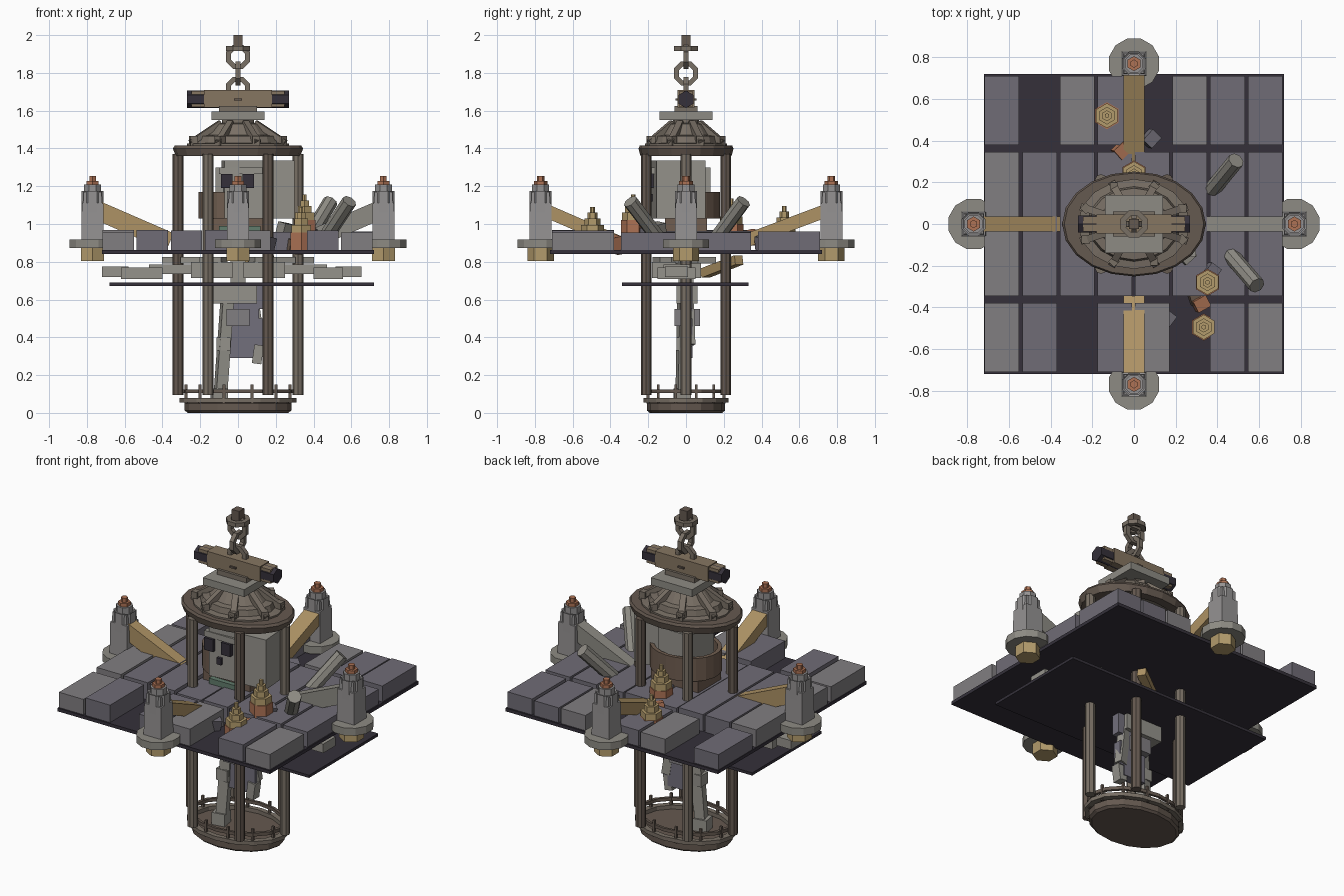
import bpy, bmesh, math, random
from mathutils import Vector, Matrix, Euler

if "Cube" in bpy.data.objects:
    bpy.data.objects.remove(bpy.data.objects["Cube"])

random.seed(4)
COL = dict(iron=(.13, .10, .08), bronze=(.19, .16, .13), bone=(.30, .29, .26), stone=(.30, .29, .29),
           tile_a=(.16, .15, .18), tile_b=(.22, .21, .22), dark=(.035, .03, .042), wood=(.42, .29, .13),
           clay=(.42, .17, .09), gold=(.45, .33, .15), cloth=(.17, .16, .20), moss=(.12, .20, .15),
           log=(.27, .26, .23), yoke=(.24, .18, .12), rag=(.16, .11, .08))
MATS = {}
for key, c in COL.items():
    MATS[key] = bpy.data.materials.new(key)
    MATS[key].diffuse_color = (*c, 1)


def finish(name, bm, mat):
    bmesh.ops.recalc_face_normals(bm, faces=bm.faces)
    me = bpy.data.meshes.new(name)
    bm.to_mesh(me)
    bm.free()
    me.materials.append(MATS[mat])
    ob = bpy.data.objects.new(name, me)
    bpy.context.collection.objects.link(ob)
    return ob


def box(name, lo, hi, mat, rot=(0, 0, 0)):
    """Box from two opposite corners, turned about its centre (degrees)."""
    lo, hi = Vector(lo), Vector(hi)
    bm = bmesh.new()
    r = Euler([math.radians(a) for a in rot]).to_matrix().to_4x4()
    m = Matrix.Translation((lo + hi) / 2) @ r @ Matrix.Diagonal((*(hi - lo), 1))
    bmesh.ops.create_cube(bm, size=1, matrix=m)
    return finish(name, bm, mat)


def lathe(name, prof, mat, n, at=(0, 0), sy=1, closed=False, a0=0, a1=360, turn=0):
    """Revolve an (r, z) profile; sy squashes it into an ellipse."""
    bm = bmesh.new()
    full = a1 - a0 == 360
    rings = []
    for i in range(n if full else n + 1):
        a = math.radians(turn + a0 + (a1 - a0) * i / n)
        rings.append([bm.verts.new((at[0] + r * math.cos(a), at[1] + sy * r * math.sin(a), z)) for r, z in prof])
    k = len(prof)
    for i in range(n):
        p, q = rings[i], rings[(i + 1) % len(rings)]
        for j in range(k if closed else k - 1):
            bm.faces.new((p[j], q[j], q[(j + 1) % k], p[(j + 1) % k]))
    if closed and not full:
        bm.faces.new(rings[0])
        bm.faces.new(rings[-1])
    if not closed:
        bm.faces.new([r[0] for r in rings])
        bm.faces.new([r[-1] for r in rings])
    return finish(name, bm, mat)


def band(name, r0, r1, z0, z1, mat, n, **kw):
    return lathe(name, [(r0, z0), (r1, z0), (r1, z1), (r0, z1)], mat, n, closed=True, **kw)


def rod(name, a, b, r, mat, n=8, r2=None, square=None):
    """Prism between two points; square=(w, h) makes a plank instead."""
    a, b = Vector(a), Vector(b)
    d = b - a
    m = Matrix.Translation((a + b) / 2) @ d.to_track_quat('Z', 'Y').to_matrix().to_4x4()
    bm = bmesh.new()
    if square:
        bmesh.ops.create_cube(bm, size=1, matrix=m @ Matrix.Diagonal((*square, d.length, 1)))
    else:
        bmesh.ops.create_cone(bm, cap_ends=True, segments=n, radius1=r, radius2=r if r2 is None else r2,
                              depth=d.length, matrix=m)
    return finish(name, bm, mat)


def link(name, z, turn, flat=False, r=.055):
    """Chain link: eight-sided ring of square section."""
    ob = band(name, r - .014, r + .014, -.013, .013, 'bronze', 8, turn=22.5)
    m = Matrix.Identity(4) if flat else Matrix.Rotation(math.radians(turn), 4, 'Z') @ Matrix.Rotation(math.pi / 2, 4, 'X')
    ob.data.transform(Matrix.Translation((0, 0, z)) @ m)


def steps(name, at, levels, mat, n=6, turn=30):
    """Stack of prisms given as (r, z0, z1)."""
    lathe(name, [p for r, z0, z1 in levels for p in ((r, z0), (r, z1))], mat, n, at=at, turn=turn)


# Cage floor and railing
SY = .73
lathe('cage_floor', [(.265, 0), (.282, .012), (.282, .05), (.27, .056)], 'iron', 16, sy=SY)
band('floor_rim', .27, .31, .056, .08, 'bronze', 16, sy=SY)
band('low_rail', .275, .295, .105, .125, 'iron', 16, sy=SY)
for i in range(12):
    a = math.radians(15 + 30 * i)
    x, y = .285 * math.cos(a), .285 * SY * math.sin(a)
    box('rail_post', (x - .007, y - .007, .05), (x + .007, y + .007, .15), 'iron')

# Six cage bars
for i in range(6):
    a = math.radians(60 * i)
    x, y = .318 * math.cos(a), .243 * math.sin(a)
    rod('cage_bar', (x, y, .095), (x, y, 1.37), .029, 'iron' if i % 2 else 'bronze', 8)

# Cage roof: ring, stepped dome and ribs
lathe('roof_ring', [(.25, 1.365), (.33, 1.36), (.345, 1.40), (.335, 1.415), (.25, 1.415)], 'iron', 20, sy=SY, closed=True)
lathe('roof_dome', [(.27, 1.40), (.27, 1.425), (.225, 1.43), (.215, 1.465), (.17, 1.47), (.12, 1.53), (.085, 1.535),
                    (.085, 1.56)], 'bronze', 16, sy=.8)
for i in range(8):
    a = math.radians(22.5 + 45 * i)
    c, s = math.cos(a), math.sin(a) * .78
    rod('roof_rib', (.27 * c, .27 * s, 1.43), (.1 * c, .1 * s, 1.535), 0, 'bronze', square=(.035, .03))
    box('rib_foot', (.25 * c - .02, .25 * s - .02, 1.41), (.25 * c + .02, .25 * s + .02, 1.465), 'bronze', (0, 0, 45 * i))

# Yoke above the roof
box('yoke_plate', (-.14, -.14, 1.55), (.14, .14, 1.595), 'log')
box('yoke_pad', (-.1, -.06, 1.59), (.1, .06, 1.625), 'bronze')
box('yoke_beam', (-.18, -.045, 1.617), (.18, .045, 1.71), 'yoke')
rod('yoke_axle', (-.27, 0, 1.66), (.27, 0, 1.66), .046, 'dark', 6)
for s in (-1, 1):
    rod('yoke_sleeve', (s * .17, 0, 1.662), (s * .245, 0, 1.662), 0, 'yoke', square=(.07, .085))
    box('staple', (-.02, s * .05 - .006, 1.655), (.02, s * .05 + .006, 1.665), 'iron')

# Hanging chain
link('chain_link_low', 1.715, 0)
link('chain_link_mid', 1.797, 90)
link('chain_link_high', 1.885, 0)
link('chain_collar', 1.93, 0, flat=True)
box('hook_stem', (-.025, -.025, 1.93), (.025, .025, 2.0), 'iron')
box('hook_bar', (-.06, -.015, 1.915), (.06, .015, 1.94), 'bronze')

# Floor plates
box('upper_plate', (-.72, -.72, .842), (.72, .72, .862), 'dark')
box('lower_plate', (-.68, -.34, .673), (.72, .33, .69), 'dark')

# Paving blocks: three rows of eight, '.' is a missing block
rows = [(.38, .71, 'a.bp.bap'), (-.345, .345, 'bapaapap'), (-.71, -.38, 'ba.ab.ab')]
for y0, y1, row in rows:
    for i, k in enumerate(row):
        if k == '.':
            continue
        x = -.717 + .1805 * i
        h = .96 + random.uniform(-.008, .01)
        box('paving_block', (x, y0, .862), (x + .166, y1, h), 'tile_b' if k == 'b' else 'tile_a')

# Four stone pillars with braces
for i in range(4):
    a = math.radians(90 * i)
    c, s = round(math.cos(a)), round(math.sin(a))
    at = (.77 * c, .77 * s)
    steps('pillar_socket', at, [(.07, .805, .88)], 'gold', 6)
    steps('pillar_flange', at, [(.125, .872, .918)], 'log', 12, 15)
    lathe('pillar_shaft', [(.084, .91), (.08, 1.11), (.07, 1.112), (.068, 1.17)], 'stone', 4, at=at, turn=45)
    steps('pillar_neck', at, [(.062, .91, 1.175), (.048, 1.165, 1.208)], 'stone', 8, 22.5)
    steps('pillar_flame', at, [(.036, 1.2, 1.228), (.02, 1.228, 1.254)], 'clay', 6)
    e = .30 if i == 1 else .36
    rod('brace', (.74 * c, .74 * s, 1.07), (e * c, e * s, .905), 0, 'log' if i == 0 else 'wood',
        square=(.1, .07) if s else (.07, .1))

# Broken columns leaning on the floor
rod('leaning_column', (.375, .165, .93), (.49, .305, 1.12), .04, 'log', 8)
rod('leaning_column', (.465, -.15, .93), (.59, -.295, 1.12), .04, 'log', 8)

# Stepped lamps and clay rubble
for x, y, z in ((-.13, .52, .96), (.335, -.495, .955), (.353, -.28, 1.02), (0, .24, 1.0)):
    steps('lamp_base', (x, y), [(.065, .86, z)], 'clay')
    steps('lamp_top', (x, y), [(.06, z, z + .04), (.042, z + .04, z + .075), (.026, z + .075, z + .105),
                               (.012, z + .105, z + .135)], 'gold')
for x, y, z, m in ((.32, -.38, .90, 'clay'), (-.06, .355, .93, 'clay'), (.08, .41, .9, 'tile_a'), (.155, -.455, .9, 'tile_a'),
                   (.37, -.23, .95, 'tile_a'), (.3, -.35, .88, 'rag'), (.25, -.15, .97, 'log')):
    box('rubble', (x - .035, y - .03, z - .035), (x + .035, y + .03, z + .035), m, (12, 8, random.uniform(15, 60)))

# Captive: head, eyes, jaw and collar
box('head', (-.08, -.17, 1.03), (.29, .09, 1.335), 'bone', (0, 0, 4))
box('head_back', (-.12, -.1, 1.05), (.1, .13, 1.30), 'bone')
box('brow', (-.1, -.185, 1.265), (.14, -.15, 1.30), 'bone')
for x in (-.06, .055):
    box('eye', (x - .03, -.2, 1.19), (x + .03, -.15, 1.265), 'dark')
box('nose', (-.01, -.195, 1.12), (.02, -.15, 1.16), 'dark')
band('collar', .185, .21, 1.03, 1.17, 'rag', 14, sy=.86, a0=20, a1=255)
box('shoulders', (-.16, -.11, .93), (.16, .11, 1.04), 'rag')
box('mossy_chest', (-.1, -.14, .88), (.12, .1, .99), 'moss')
box('spine', (-.04, -.04, .69), (.04, .04, .9), 'bone')

# Outstretched arms between the plates
for s, e in ((-1, .72), (1, .655)):
    for x0, x1, w, z0, z1 in ((.03, .25, .13, .715, .80), (.2, .47, .07, .735, .785), (.4, e - .1, .1, .71, .77),
                              (e - .14, e, .06, .72, .775)):
        box('arm_part', (min(s * x0, s * x1), -.05 - w, z0), (max(s * x0, s * x1), -.05 + w, z1), 'bone')
    for j in range(3):
        x = s * (.13 + .1 * j)
        box('rib', (x - .06, -.16 + .1 * j, .79), (x + .06, -.06 + .1 * j, .825), 'bone', (0, 0, 20 * s))
rod('fallen_stick', (.18, .28, .81), (-.1, .1, .74), 0, 'wood', square=(.05, .05))

# Hanging body, ragged skirt and legs
box('pelvis', (-.15, -.05, .58), (.1, .06, .68), 'bone')
for x0, x1, z0, z1 in ((-.06, .14, .55, .675), (-.05, .11, .42, .56), (-.05, .1, .29, .43), (.06, .13, .35, .5)):
    box('ragged_cloth', (x0, -.02, z0), (x1, .035, z1), 'cloth')
box('belt_box', (-.06, -.06, .46), (.06, .075, .55), 'tile_b')
rod('left_leg', (-.055, -.01, .62), (-.095, -.02, .07), 0, 'bone', square=(.06, .06))
box('left_knee', (-.115, -.05, .33), (-.04, .02, .4), 'bone')
box('left_foot', (-.14, -.06, .056), (-.06, .02, .13), 'bone', (0, 0, 10))
rod('right_leg', (.07, .01, .66), (.115, .02, .36), 0, 'bone', square=(.05, .05))
box('right_foot', (.08, -.03, .26), (.13, .03, .36), 'bone', (0, 8, 0))

for m in bpy.data.materials:
    if m.users and not m.is_grease_pencil:
        m.use_nodes = True
        m.node_tree.nodes["Principled BSDF"].inputs["Base Color"].default_value = m.diffuse_color
